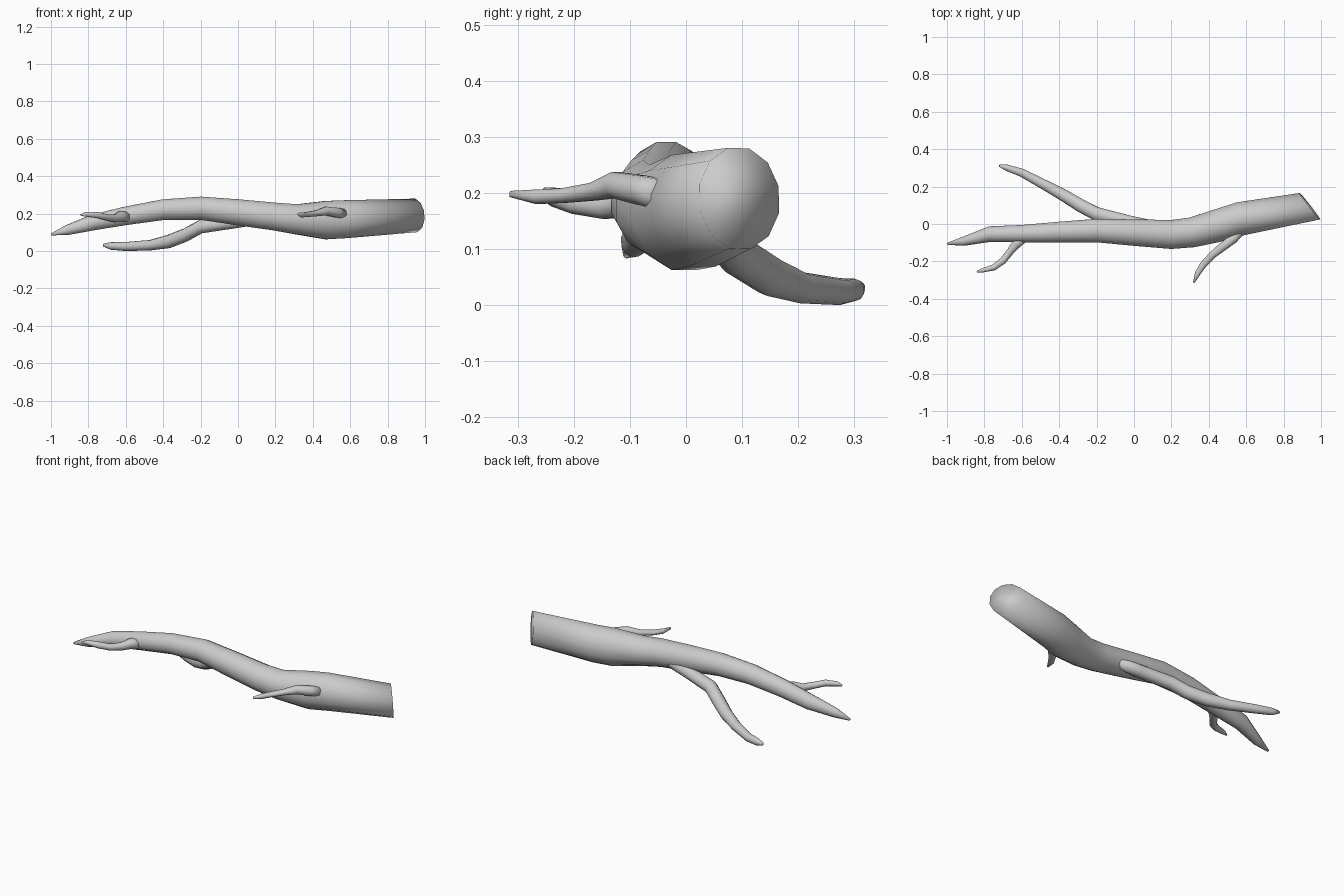
import bpy, bmesh, math
from mathutils import Vector


def limb(name, pts, sides, cut=None):
    """Loft rings (x, y, z, half width, half height) into a capped smooth tube.
    cut = normal of the sawn plane at the first ring."""
    bm = bmesh.new()
    centres = [Vector(p[:3]) for p in pts]
    rings = []
    for i, p in enumerate(pts):
        a = centres[max(i - 1, 0)]
        b = centres[min(i + 1, len(pts) - 1)]
        t = (b - a).normalized()
        u = Vector((0, 0, 1)).cross(t).normalized()
        v = t.cross(u)
        ring = []
        for k in range(sides):
            ang = 2 * math.pi * (k + 0.5) / sides
            off = u * math.cos(ang) * p[3] + v * math.sin(ang) * p[4]
            if cut and i == 0:
                off -= t * (off.dot(cut) / t.dot(cut))
            ring.append(bm.verts.new(centres[i] + off))
        rings.append(ring)
    for r0, r1 in zip(rings, rings[1:]):
        for k in range(sides):
            j = (k + 1) % sides
            bm.faces.new((r0[k], r0[j], r1[j], r1[k]))
    bm.faces.new(rings[0])
    bm.faces.new(rings[-1])
    bmesh.ops.recalc_face_normals(bm, faces=bm.faces)
    for f in bm.faces:
        f.smooth = True
    me = bpy.data.meshes.new(name)
    bm.to_mesh(me)
    bm.free()
    ob = bpy.data.objects.new(name, me)
    bpy.context.collection.objects.link(ob)
    return ob


# Main branch, from the slanted sawn end to the tapered tip
limb("main_branch", [
    (0.94, 0.095, 0.19, 0.082, 0.093),
    (0.57, 0.028, 0.170, 0.093, 0.105),
    (0.47, -0.003, 0.165, 0.092, 0.106),
    (0.31, -0.045, 0.170, 0.083, 0.083),
    (0.20, -0.056, 0.184, 0.080, 0.077),
    (0.00, -0.046, 0.207, 0.073, 0.072),
    (-0.20, -0.035, 0.229, 0.065, 0.064),
    (-0.40, -0.043, 0.221, 0.057, 0.057),
    (-0.60, -0.052, 0.188, 0.048, 0.051),
    (-0.77, -0.054, 0.154, 0.043, 0.044),
    (-0.91, -0.092, 0.113, 0.025, 0.028),
    (-0.997, -0.106, 0.089, 0.006, 0.006),
], 12, Vector((0.78, 0.62, 0.06)))

# Long side branch drooping to the ground at the back
limb("back_branch", [
    (0.10, -0.01, 0.170, 0.030, 0.030),
    (-0.02, 0.01, 0.155, 0.036, 0.034),
    (-0.20, 0.054, 0.130, 0.038, 0.036),
    (-0.28, 0.095, 0.086, 0.037, 0.036),
    (-0.37, 0.150, 0.051, 0.034, 0.036),
    (-0.47, 0.205, 0.031, 0.029, 0.028),
    (-0.60, 0.274, 0.024, 0.023, 0.024),
    (-0.68, 0.301, 0.027, 0.018, 0.020),
    (-0.72, 0.313, 0.032, 0.007, 0.008),
], 10)

# Two short twigs on the front
limb("tip_twig", [
    (-0.59, -0.070, 0.185, 0.030, 0.030),
    (-0.63, -0.108, 0.184, 0.027, 0.029),
    (-0.66, -0.145, 0.174, 0.021, 0.022),
    (-0.70, -0.196, 0.179, 0.020, 0.018),
    (-0.75, -0.232, 0.192, 0.018, 0.018),
    (-0.81, -0.248, 0.197, 0.012, 0.014),
    (-0.84, -0.255, 0.192, 0.005, 0.005),
], 8)
limb("base_twig", [
    (0.56, -0.045, 0.198, 0.028, 0.028),
    (0.53, -0.080, 0.205, 0.027, 0.028),
    (0.47, -0.125, 0.214, 0.025, 0.025),
    (0.42, -0.165, 0.202, 0.021, 0.017),
    (0.37, -0.218, 0.195, 0.020, 0.014),
    (0.34, -0.265, 0.193, 0.016, 0.014),
    (0.32, -0.313, 0.198, 0.005, 0.006),
], 8)
